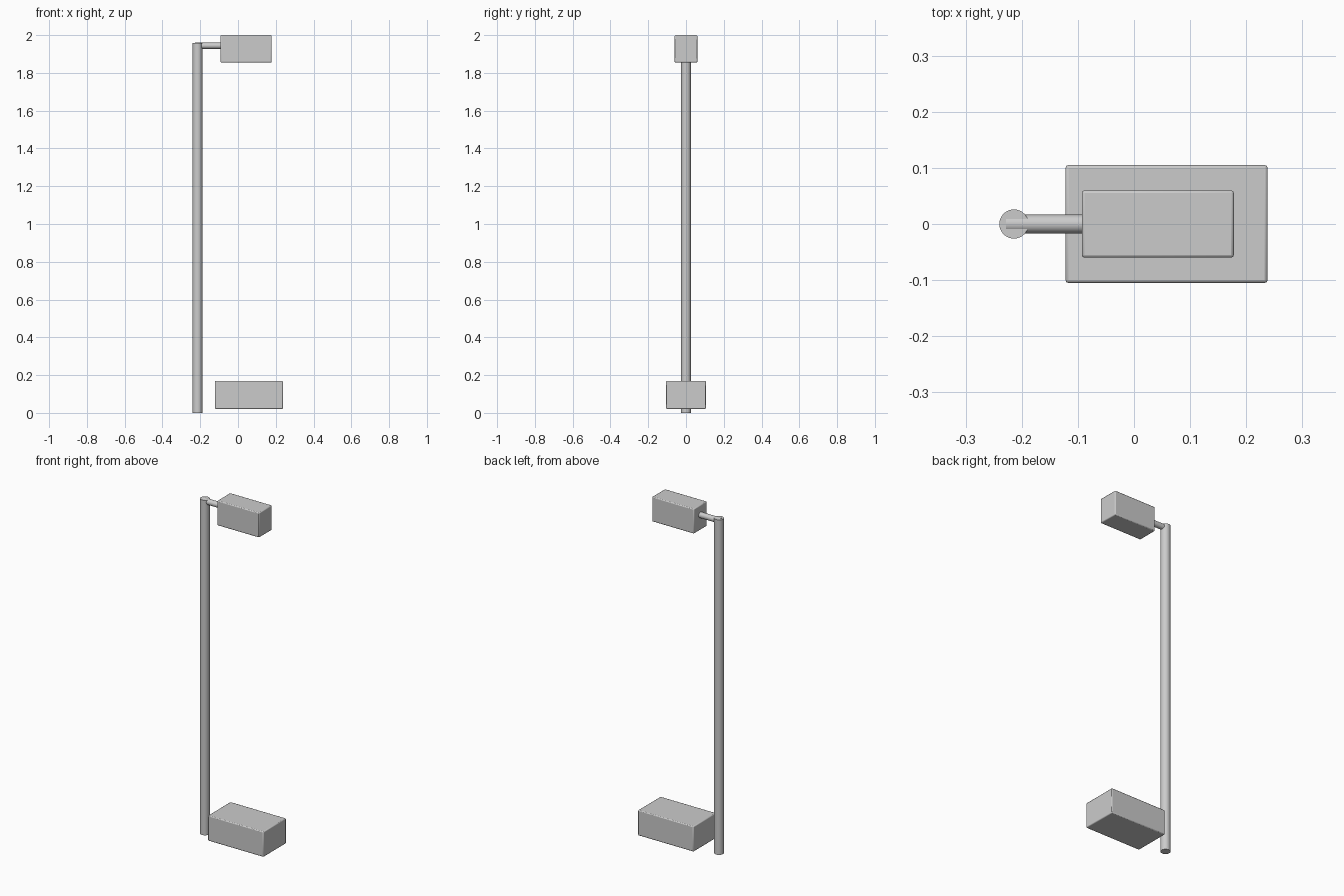
import bpy
from math import pi

if "Cube" in bpy.data.objects:
    bpy.data.objects.remove(bpy.data.objects["Cube"])


def finish(obj, name):
    obj.name = name
    bpy.ops.object.shade_smooth_by_angle()
    return obj


def box(name, lo, hi, bevel=0.005):
    center = [(a + b) / 2 for a, b in zip(lo, hi)]
    bpy.ops.mesh.primitive_cube_add(size=1, location=center)
    obj = bpy.context.object
    obj.scale = [b - a for a, b in zip(lo, hi)]
    bpy.ops.object.transform_apply(location=False, rotation=False, scale=True)
    mod = obj.modifiers.new("soft_edges", 'BEVEL')
    mod.width, mod.segments = bevel, 2
    return finish(obj, name)


def rod(name, center, radius, length, rotation=(0, 0, 0)):
    bpy.ops.mesh.primitive_cylinder_add(vertices=32, radius=radius, depth=length,
                                        location=center, rotation=rotation)
    return finish(bpy.context.object, name)


# Upright pole, with a horizontal arm at its top
rod("pole", (-0.214, 0, 0.979), 0.026, 1.958)
rod("arm", (-0.156, 0, 1.944), 0.0165, 0.144, (0, pi / 2, 0))

# Box head carried by the arm
box("upper_box", (-0.093, -0.06, 1.855), (0.178, 0.06, 2.0))

# Larger separate box beside the foot of the pole
box("lower_box", (-0.122, -0.105, 0.021), (0.238, 0.105, 0.169))
